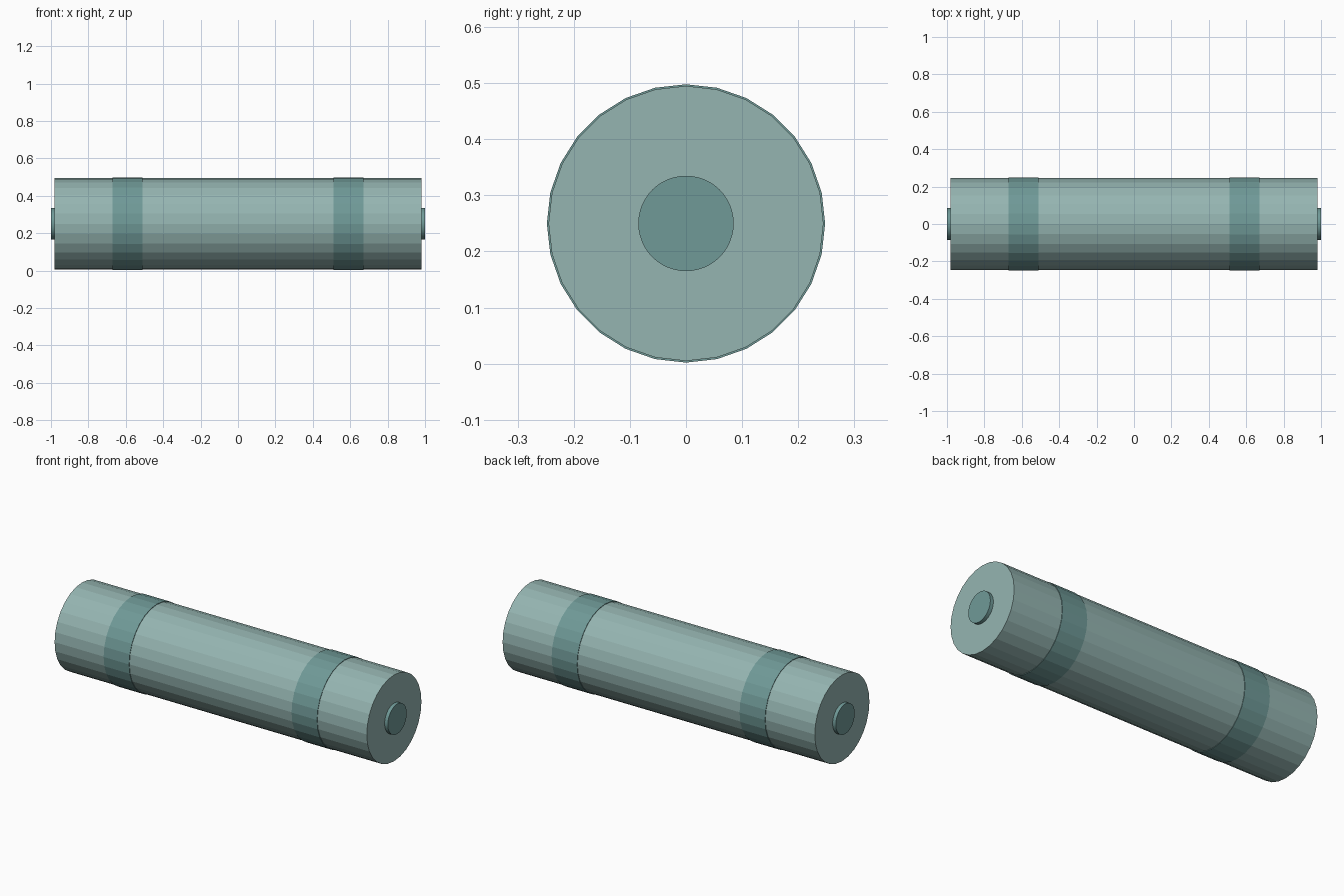
import bpy, math

if "Cube" in bpy.data.objects:
    bpy.data.objects.remove(bpy.data.objects["Cube"])

AXIS_Z = 0.25


def material(name, color):
    m = bpy.data.materials.new(name)
    m.diffuse_color = (*color, 1)
    m.use_nodes = True
    m.node_tree.nodes["Principled BSDF"].inputs["Base Color"].default_value = m.diffuse_color
    return m


BODY = material("pale_teal", (0.30, 0.46, 0.44))
ACCENT = material("dark_teal", (0.16, 0.32, 0.31))


def rod(name, x, length, radius, sides, mat):
    """Cylinder lying along the x axis."""
    bpy.ops.mesh.primitive_cylinder_add(
        vertices=sides, radius=radius, depth=length,
        location=(x, 0, AXIS_Z), rotation=(0, math.pi / 2, 0))
    ob = bpy.context.object
    ob.name = name
    ob.data.materials.append(mat)
    return ob


# Main faceted body
rod("body", 0, 1.96, 0.245, 28, BODY)

for side, s in (("left", -1), ("right", 1)):
    # Slightly raised band wrapped around the body
    rod(f"{side}_band", s * 0.59, 0.16, 0.248, 28, ACCENT)
    # Small round button on the end face
    rod(f"{side}_end_button", s * 0.985, 0.03, 0.085, 48, ACCENT)
    bpy.ops.object.shade_smooth_by_angle(angle=math.radians(30))
